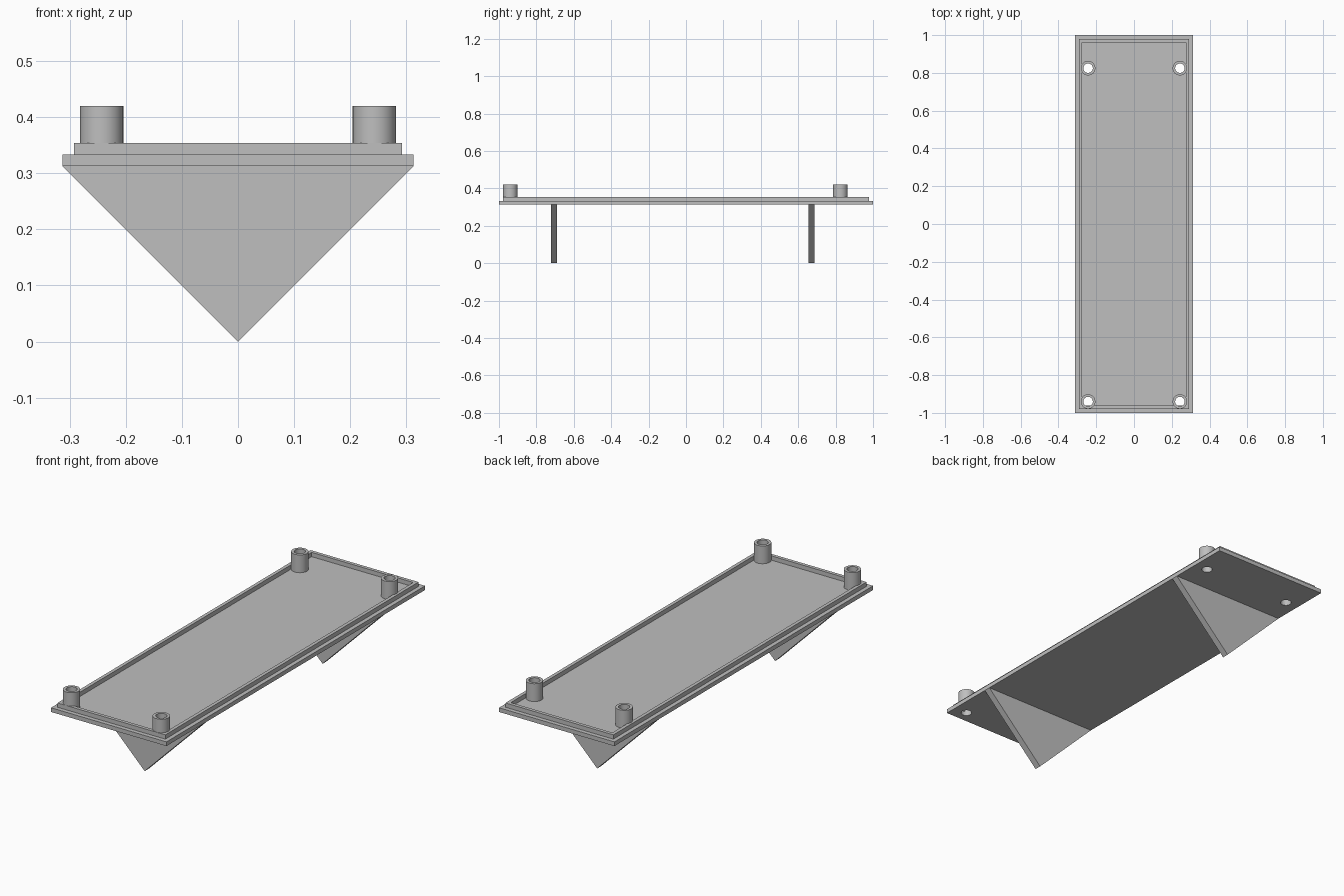
import bpy, bmesh, math

cube = bpy.data.objects.get("Cube")
if cube:
    bpy.data.objects.remove(cube, do_unlink=True)

HALF_W, HALF_L = 0.3125, 1.0
Z_BASE, Z_FLOOR, Z_LIP, Z_POST = 0.3125, 0.333, 0.354, 0.42
POST_R, HOLE_R, SIDES = 0.0385, 0.025, 48
POSTS = [(x, y) for x in (-0.243, 0.243) for y in (-0.94, 0.825)]

grey = bpy.data.materials.new("plain grey")
grey.use_nodes = True
colour = (0.52, 0.52, 0.52, 1)
grey.diffuse_color = colour
grey.node_tree.nodes["Principled BSDF"].inputs["Base Color"].default_value = colour


def add_object(name, bm):
    bmesh.ops.recalc_face_normals(bm, faces=bm.faces)
    mesh = bpy.data.meshes.new(name)
    bm.to_mesh(mesh)
    bm.free()
    mesh.materials.append(grey)
    obj = bpy.data.objects.new(name, mesh)
    bpy.context.collection.objects.link(obj)
    return obj


def bridge_loops(bm, loops):
    """Skin a closed chain of point rings into a ring-shaped solid."""
    rings = [[bm.verts.new(p) for p in ring] for ring in loops]
    for a, b in zip(rings, rings[1:] + rings[:1]):
        for i in range(len(a)):
            j = (i + 1) % len(a)
            bm.faces.new((a[i], a[j], b[j], b[i]))


def rectangle(w, l, z):
    return [(-w, -l, z), (w, -l, z), (w, l, z), (-w, l, z)]


def circle(x, y, r, z):
    steps = [2 * math.pi * i / SIDES for i in range(SIDES)]
    return [(x + r * math.cos(a), y + r * math.sin(a), z) for a in steps]


def extrude(bm, points, offset):
    face = bm.faces.new([bm.verts.new(p) for p in points])
    new = bmesh.ops.extrude_face_region(bm, geom=[face])["geom"]
    verts = [v for v in new if isinstance(v, bmesh.types.BMVert)]
    bmesh.ops.translate(bm, verts=verts, vec=offset)


# Base plate
bm = bmesh.new()
extrude(bm, rectangle(HALF_W, HALF_L, Z_BASE), (0, 0, Z_FLOOR - Z_BASE))
plate = add_object("base_plate", bm)

# Screw holes drilled through the plate
bm = bmesh.new()
for x, y in POSTS:
    extrude(bm, circle(x, y, HOLE_R, Z_BASE - 0.05), (0, 0, 0.2))
drill = add_object("hole_cutter", bm)
drill.hide_render = True
cut = plate.modifiers.new("screw_holes", "BOOLEAN")
cut.operation = "DIFFERENCE"
cut.solver = "EXACT"
cut.object = drill
bpy.context.view_layer.objects.active = plate
bpy.ops.object.modifier_apply(modifier=cut.name)
bpy.data.objects.remove(drill, do_unlink=True)

# Raised lip set in from the plate edge
bm = bmesh.new()
outer, inner = (0.292, 0.979), (0.275, 0.962)
bridge_loops(bm, [rectangle(*outer, Z_FLOOR), rectangle(*outer, Z_LIP),
                  rectangle(*inner, Z_LIP), rectangle(*inner, Z_FLOOR)])
add_object("raised_lip", bm)

# Hollow screw posts
for n, (x, y) in enumerate(POSTS, 1):
    bm = bmesh.new()
    bridge_loops(bm, [circle(x, y, r, z) for r, z in
                      ((POST_R, Z_FLOOR), (POST_R, Z_POST),
                       (HOLE_R, Z_POST), (HOLE_R, Z_FLOOR))])
    post = add_object(f"screw_post_{n}", bm)
    bpy.ops.object.select_all(action="DESELECT")
    post.select_set(True)
    bpy.context.view_layer.objects.active = post
    bpy.ops.object.shade_smooth_by_angle(angle=math.radians(30))

# Triangular fins under the plate
for name, y in (("front_fin", -0.722), ("back_fin", 0.654)):
    bm = bmesh.new()
    extrude(bm, [(-HALF_W, y, Z_BASE), (HALF_W, y, Z_BASE), (0, y, 0)], (0, 0.033, 0))
    add_object(name, bm)
